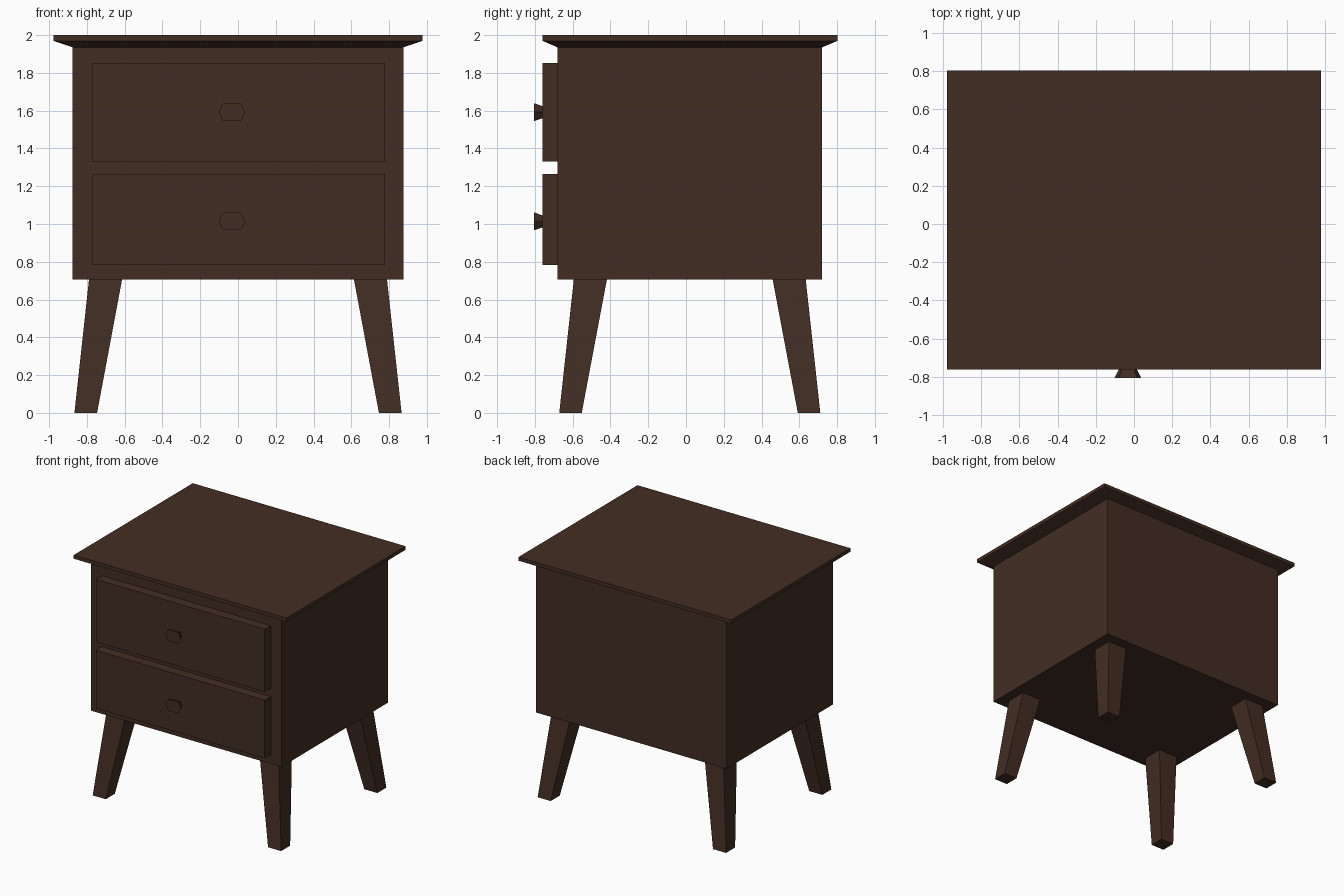
import bpy, bmesh, math

if "Cube" in bpy.data.objects:
    bpy.data.objects.remove(bpy.data.objects["Cube"])

brown = bpy.data.materials.new("dark brown wood")
brown.diffuse_color = (0.055, 0.027, 0.017, 1)
brown.use_nodes = True
brown.node_tree.nodes["Principled BSDF"].inputs["Base Color"].default_value = brown.diffuse_color


def loft(name, rings):
    """Flat-faced solid through a list of equal-length point rings."""
    bm = bmesh.new()
    loops = [[bm.verts.new(p) for p in ring] for ring in rings]
    n = len(loops[0])
    for a, b in zip(loops, loops[1:]):
        for i in range(n):
            j = (i + 1) % n
            bm.faces.new((a[i], a[j], b[j], b[i]))
    bm.faces.new(loops[0])
    bm.faces.new(loops[-1])
    bmesh.ops.recalc_face_normals(bm, faces=bm.faces)
    mesh = bpy.data.meshes.new(name)
    bm.to_mesh(mesh)
    bm.free()
    mesh.materials.append(brown)
    obj = bpy.data.objects.new(name, mesh)
    bpy.context.collection.objects.link(obj)
    return obj


def rect(x0, x1, y0, y1, z):
    return [(x0, y0, z), (x1, y0, z), (x1, y1, z), (x0, y1, z)]


# Cabinet body
loft("cabinet_body", [rect(-0.875, 0.875, -0.68, 0.72, z) for z in (0.705, 1.935)])

# Table top: thin slab with a bevelled underside
loft("table_top", [rect(-0.875, 0.875, -0.68, 0.72, 1.935),
                   rect(-0.978, 0.978, -0.76, 0.803, 1.97),
                   rect(-0.978, 0.978, -0.76, 0.803, 2.0)])


def knob_ring(cz, y, s):
    # elongated hexagon
    pts = [(-0.07, 0), (-0.047, -0.047), (0.047, -0.047),
           (0.07, 0), (0.047, 0.047), (-0.047, 0.047)]
    return [(-0.032 + x * s, y, cz + z * s) for x, z in pts]


# Drawer fronts, each with a flared hexagonal knob
for label, z0, z1, kz in (("upper", 1.332, 1.853, 1.592), ("lower", 0.782, 1.264, 1.014)):
    loft(label + "_drawer", [rect(-0.773, 0.778, -0.76, -0.68, z) for z in (z0, z1)])
    loft(label + "_knob", [knob_ring(kz, -0.76, 0.68), knob_ring(kz, -0.805, 1.0)])

# Splayed tapered legs, mirrored around the body centre (y = 0.02)
for sx, side in ((-1, "left"), (1, "right")):
    for sy, end in ((-1, "front"), (1, "back")):
        rings = []
        for z, xi, xo, yi, yo in ((0, 0.746, 0.866, 0.572, 0.691),
                                  (0.705, 0.614, 0.789, 0.439, 0.614)):
            rings.append(rect(sx * xi, sx * xo, 0.02 + sy * yi, 0.02 + sy * yo, z))
        loft(f"{end}_{side}_leg", rings)
